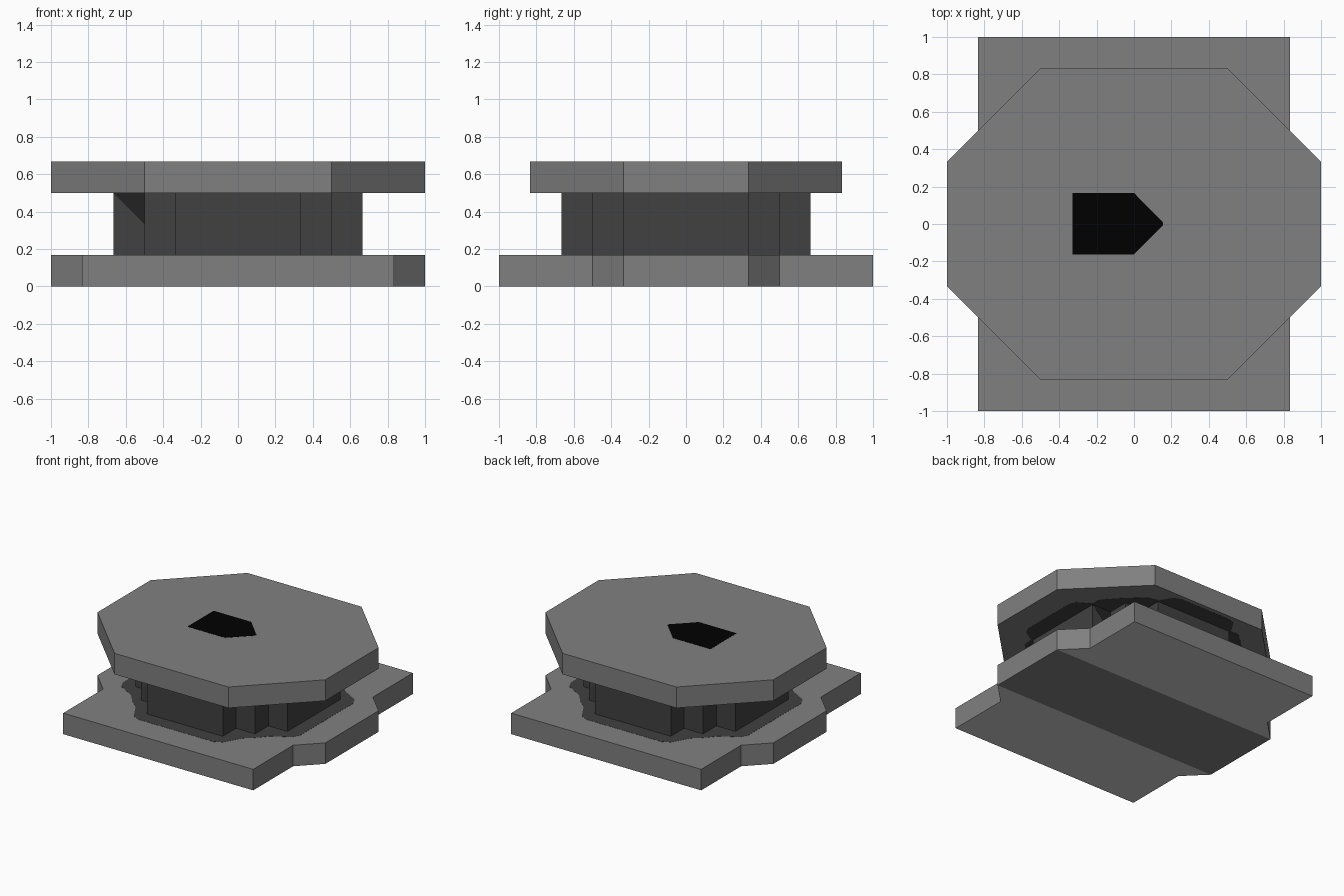
import bpy, bmesh
from mathutils import Matrix

cube = bpy.data.objects.get("Cube")
if cube:
    bpy.data.objects.remove(cube, do_unlink=True)

U = 1 / 6     # building module
SKIN = 0.001  # thickness of painted plates


def material(name, v):
    m = bpy.data.materials.new(name)
    m.use_nodes = True
    m.diffuse_color = (v, v, v, 1)
    bsdf = next(n for n in m.node_tree.nodes if n.type == 'BSDF_PRINCIPLED')
    bsdf.inputs["Base Color"].default_value = (v, v, v, 1)
    return m


LIGHT = material("light grey", 0.6)
GREY = material("mid grey", 0.216)
DARK = material("dark grey", 0.052)
DEEP = material("deep grey", 0.0165)
BLACK = material("black", 0.0)


def four_way(quarter):
    """Mirror a +x +y quarter outline (running from the x side to the y side) into a closed loop."""
    q = list(quarter)
    return (q + [(-x, y) for x, y in reversed(q)]
            + [(-x, -y) for x, y in q] + [(x, -y) for x, y in reversed(q)])


def eight_way(eighth):
    """Mirror an outline across the diagonal first, then into all four quarters."""
    return four_way(eighth + [(y, x) for x, y in reversed(eighth)])


def prism(name, outline, z0, z1, mats, cuts=(), rule=None, turn=None):
    """Extrude an outline from z0 to z1, optionally cut it at y values and colour faces by a rule."""
    bm = bmesh.new()
    base = bm.faces.new([bm.verts.new((x, y, z0)) for x, y in outline])
    out = bmesh.ops.extrude_face_region(bm, geom=[base])
    top = [v for v in out["geom"] if isinstance(v, bmesh.types.BMVert)]
    bmesh.ops.translate(bm, verts=top, vec=(0, 0, z1 - z0))
    for y in cuts:
        bmesh.ops.bisect_plane(bm, geom=bm.verts[:] + bm.edges[:] + bm.faces[:], dist=1e-5,
                               plane_co=(0, y, 0), plane_no=(0, 1, 0))
    bmesh.ops.recalc_face_normals(bm, faces=bm.faces)
    if rule:
        for f in bm.faces:
            f.material_index = rule(f)
    if turn:
        bm.transform(turn)
    me = bpy.data.meshes.new(name)
    bm.to_mesh(me)
    bm.free()
    for m in mats:
        me.materials.append(m)
    ob = bpy.data.objects.new(name, me)
    bpy.context.collection.objects.link(ob)
    return ob


# Base plate with side tabs; light underside with a mid grey strip between the tabs
prism("base_plate", four_way([(6 * U, 2 * U), (5 * U, 3 * U), (5 * U, 6 * U)]), 0, U,
      [GREY, LIGHT], cuts=(-2 * U, 2 * U),
      rule=lambda f: int(f.normal.z < -0.5 and abs(f.calc_center_median().y) > 2 * U))

# Stepped core column
prism("core_column", four_way([(4 * U, 2 * U), (3 * U, 2 * U), (3 * U, 3 * U),
                               (2 * U, 3 * U), (2 * U, 4 * U)]), U, 3 * U, [DARK])

# Octagonal top plate
prism("top_plate", four_way([(6 * U, 2 * U), (3 * U, 5 * U)]), 3 * U, 4 * U, [GREY])

# Dark surrounds where the column meets each plate
prism("lower_surround",
      eight_way([(0.78, 0.33), (0.75, 0.39), (0.68, 0.43), (0.61, 0.47), (0.56, 0.53)]),
      U, U + SKIN, [DARK])
prism("upper_surround",
      eight_way([(0.80, 0.22), (0.78, 0.28), (0.68, 0.34), (0.67, 0.42), (0.57, 0.53)]),
      3 * U - SKIN, 3 * U, [DARK])

# Deep corner patches on the column steps, repeated by half turn
for side, angle in (("front", 0), ("back", 3.14159265)):
    stand = Matrix.Rotation(angle, 4, 'Z') @ Matrix.Translation((0, -2 * U, 0)) \
        @ Matrix.Rotation(1.57079633, 4, 'X')
    prism(side + "_corner_patch", [(-4 * U, 3 * U), (-3 * U, 2 * U), (-3 * U, 3 * U)],
          0, SKIN, [DEEP], turn=stand)

# Black pointer marking on the top
prism("pointer_marking", [(-0.33, -0.162), (0, -0.162), (0.155, -0.008), (0.155, 0.008),
                          (0, 0.166), (-0.33, 0.166)], 4 * U, 4 * U + SKIN, [BLACK])
